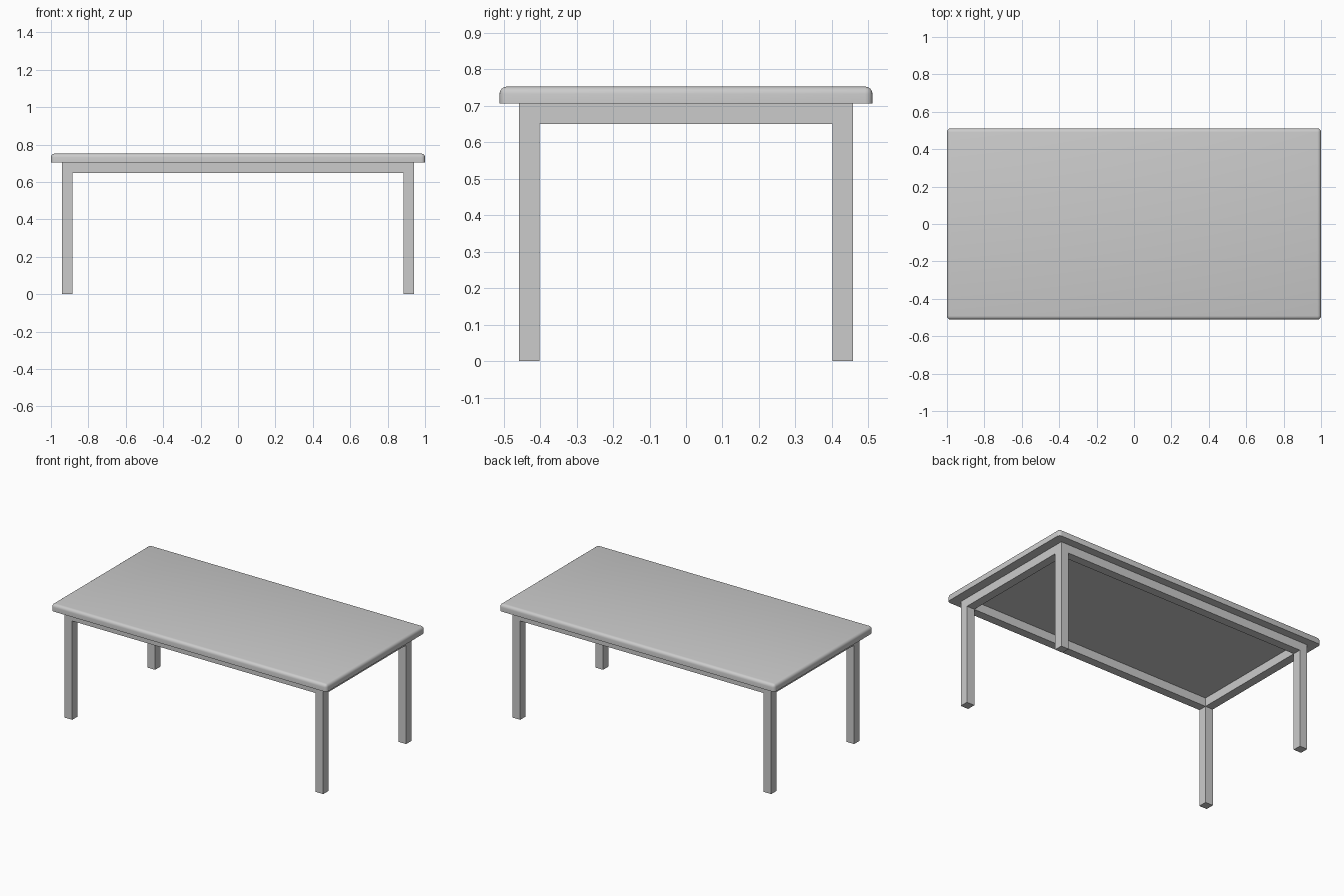
import bpy, bmesh

if "Cube" in bpy.data.objects:
    bpy.data.objects.remove(bpy.data.objects["Cube"])

TOP_X, TOP_Y = 1.0, 0.511
Z_APRON, Z_UNDER, Z_TOP = 0.649, 0.705, 0.752
LEG_X, LEG_Y, LEG_W = 0.940, 0.458, 0.056


def make_object(name, bm):
    bmesh.ops.recalc_face_normals(bm, faces=bm.faces)
    mesh = bpy.data.meshes.new(name)
    bm.to_mesh(mesh)
    bm.free()
    obj = bpy.data.objects.new(name, mesh)
    bpy.context.collection.objects.link(obj)
    return obj


# Tabletop: slab with rounded corners and upper rim, crisp underside
bm = bmesh.new()
bmesh.ops.create_cube(bm, size=1)
for v in bm.verts:
    v.co.x *= 2 * TOP_X
    v.co.y *= 2 * TOP_Y
    v.co.z = Z_TOP if v.co.z > 0 else Z_UNDER
rim = [e for e in bm.edges if max(v.co.z for v in e.verts) > Z_UNDER + 0.01]
bmesh.ops.bevel(bm, geom=rim, offset=0.02, offset_type='OFFSET',
                segments=4, profile=0.5, affect='EDGES')
tabletop = make_object("tabletop", bm)
bpy.context.view_layer.objects.active = tabletop
tabletop.select_set(True)
bpy.ops.object.shade_smooth_by_angle(angle=0.7)

# Frame: flush apron ring with a leg extruded down from each corner
bm = bmesh.new()
xs = (-LEG_X, -LEG_X + LEG_W, LEG_X - LEG_W, LEG_X)
ys = (-LEG_Y, -LEG_Y + LEG_W, LEG_Y - LEG_W, LEG_Y)
levels = (0.0, Z_APRON, Z_UNDER)
grid = [[[bm.verts.new((x, y, z)) for z in levels] for y in ys] for x in xs]


def solid(i, j, k):
    """Which cells of the 3 x 3 x 2 layout are filled."""
    if not (0 <= i < 3 and 0 <= j < 3 and 0 <= k < 2):
        return False
    return (i != 1 and j != 1) if k == 0 else (i, j) != (1, 1)


steps = ((1, 0, 0), (0, 1, 0), (0, 0, 1))
for i in range(3):
    for j in range(3):
        for k in range(2):
            if not solid(i, j, k):
                continue
            for axis in range(3):
                for side in (0, 1):
                    d = [s * (2 * side - 1) for s in steps[axis]]
                    if solid(i + d[0], j + d[1], k + d[2]):
                        continue
                    # Outer face of this cell
                    corners = []
                    for a, b in ((0, 0), (1, 0), (1, 1), (0, 1)):
                        o = [a, b]
                        o.insert(axis, side)
                        corners.append(grid[i + o[0]][j + o[1]][k + o[2]])
                    bm.faces.new(corners)
bmesh.ops.delete(bm, geom=[v for v in bm.verts if not v.link_faces], context='VERTS')
make_object("legs_and_apron", bm)
